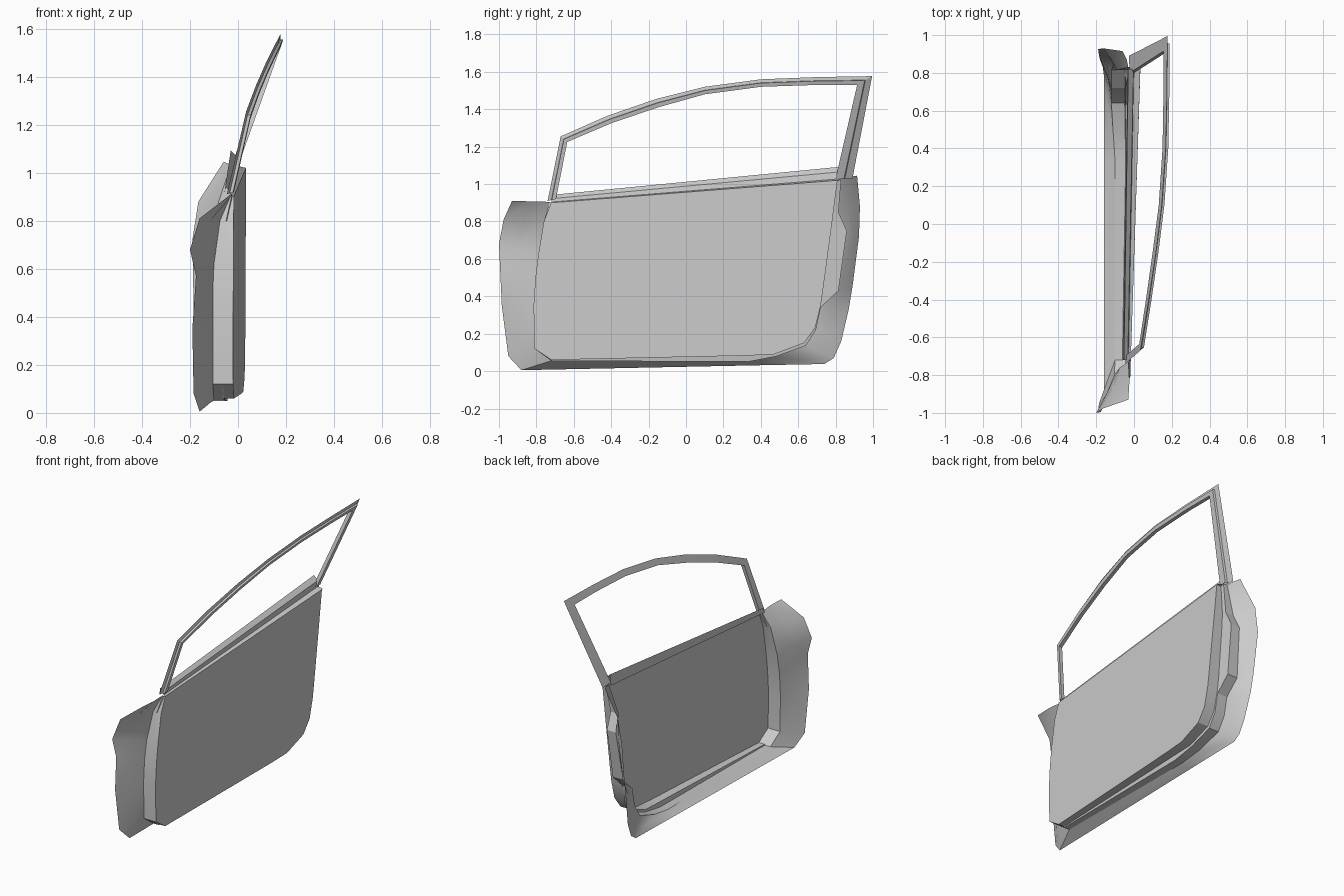
import bpy, bmesh
from mathutils import Vector

if "Cube" in bpy.data.objects:
    bpy.data.objects.remove(bpy.data.objects["Cube"])


def make(name, build, angle=0.5):
    bm = bmesh.new()
    build(bm)
    bmesh.ops.remove_doubles(bm, verts=bm.verts, dist=0.0005)
    bmesh.ops.recalc_face_normals(bm, faces=bm.faces)
    me = bpy.data.meshes.new(name)
    bm.to_mesh(me)
    bm.free()
    ob = bpy.data.objects.new(name, me)
    bpy.context.collection.objects.link(ob)
    bpy.ops.object.select_all(action='DESELECT')
    ob.select_set(True)
    bpy.context.view_layer.objects.active = ob
    bpy.ops.object.shade_smooth_by_angle(angle=angle)
    return ob


def loft(bm, rows, closed=False):
    """Skin a list of equal-length rows of points with quads."""
    vs = [[bm.verts.new(p) for p in r] for r in rows]
    if closed:
        vs.append(vs[0])
    for a, b in zip(vs, vs[1:]):
        for i in range(len(a) - 1):
            bm.faces.new((a[i], a[i + 1], b[i + 1], b[i]))


def panel_x(y):
    return -0.017 + (y + 0.72) * 0.033


# inner panel outline (y, z), from front top round the bottom to rear top
PANEL = [(-.72, .90), (-.76, .80), (-.79, .62), (-.805, .5), (-.815, .35),
         (-.81, .12), (-.72, .06), (.33, .083), (.47, .09), (.63, .15),
         (.69, .23), (.72, .35), (.732, .43), (.775, .75), (.788, .85), (.81, 1.02)]
# outer rim of the side wall (x, y, z)
WALL = [(-.03, -.73, .905), (-.075, -.76, .8), (-.1, -.79, .62), (-.105, -.805, .5),
        (-.105, -.815, .35), (-.105, -.81, .12), (-.1, -.72, .055), (-.1, .33, .05),
        (-.11, .48, .078), (-.12, .64, .135), (-.12, .695, .22), (-.12, .72, .34),
        (-.12, .815, .43), (-.1, .86, .75), (-.09, .815, .85), (-.03, .83, 1.03)]
# outer edge of the flared flange (x, y, z)
EDGE = [(-.03, -.93, .91), (-.16, -.975, .81), (-.2, -1, .68), (-.175, -.995, .57),
        (-.19, -.985, .35), (-.185, -.95, .08), (-.16, -.88, .005), (-.16, .33, .03),
        (-.16, .74, .038), (-.16, .79, .07), (-.165, .83, .16), (-.18, .87, .33),
        (-.185, .89, .45), (-.19, .925, .72), (-.165, .93, .88), (-.06, .915, 1.045)]

A = [Vector((panel_x(y), y, z)) for y, z in PANEL]
B = [Vector(p) for p in WALL]
C = [Vector(p) for p in EDGE]


# flat inner panel
make("inner_panel", lambda bm: bm.faces.new([bm.verts.new(p) for p in A]))


# side wall with the stepped latch pocket at the rear
def wall(bm):
    step_in, step_out = [], []
    for a, b in zip(A, B):
        x = a.x + 0.5 * (b.x - a.x)
        step_in.append(Vector((x, a.y, a.z)))
        step_out.append(Vector((x - 0.003, b.y, b.z)))
    loft(bm, [A, step_in, step_out, B])


make("side_wall", wall)


# flared flange
def flange(bm):
    mid = [b.lerp(c, 0.5) + Vector((0.006, 0, 0)) for b, c in zip(B, C)]
    mid[6:9] = [B[i].lerp(C[i], 0.5) for i in (6, 7, 8)]
    loft(bm, [B, mid, C])


make("outer_flange", flange, 0.7)


# window sill: ledge, riser and slanted top
def sill(bm):
    f, r = A[0], A[-1]
    front = [(0, 0), (-.012, .004), (-.016, .022), (-.036, .042), (-.04, .01)]
    rear = [(0, 0), (-.034, .008), (-.036, .045), (-.064, .072), (-.068, .0)]
    loft(bm, [[f + Vector((x, 0, z)) for x, z in front],
              [r + Vector((x, 0.01, z)) for x, z in rear]])


make("window_sill", sill, 0.3)


# window frame: outer and inner outline in (y, z), leaning inward with height
OUTER = [(-.74, .91), (-.67, 1.255), (-.42, 1.365), (-.16, 1.455), (.1, 1.52),
         (.4, 1.56), (.7, 1.572), (.995, 1.577), (.89, 1.03)]
INNER = [(-.695, .92), (-.635, 1.225), (-.4, 1.325), (-.15, 1.41), (.1, 1.48),
         (.4, 1.52), (.7, 1.53), (.915, 1.53), (.80, 1.03)]


def lean(z):
    t = z - 0.92
    return -0.03 + 0.128 * t + 0.32 * t * t


def frame(bm):
    strips = [(0, -.015), (.45, -.004), (.5, .009), (1, .013), (1, -.011)]
    rows = []
    for k, dx in strips:
        row = []
        for (y0, z0), (y1, z1) in zip(OUTER, INNER):
            y, z = y0 + k * (y1 - y0), z0 + k * (z1 - z0)
            row.append(Vector((lean(z) + dx, y, z)))
        rows.append(row)
    loft(bm, rows, closed=True)


make("window_frame", frame, 0.3)
